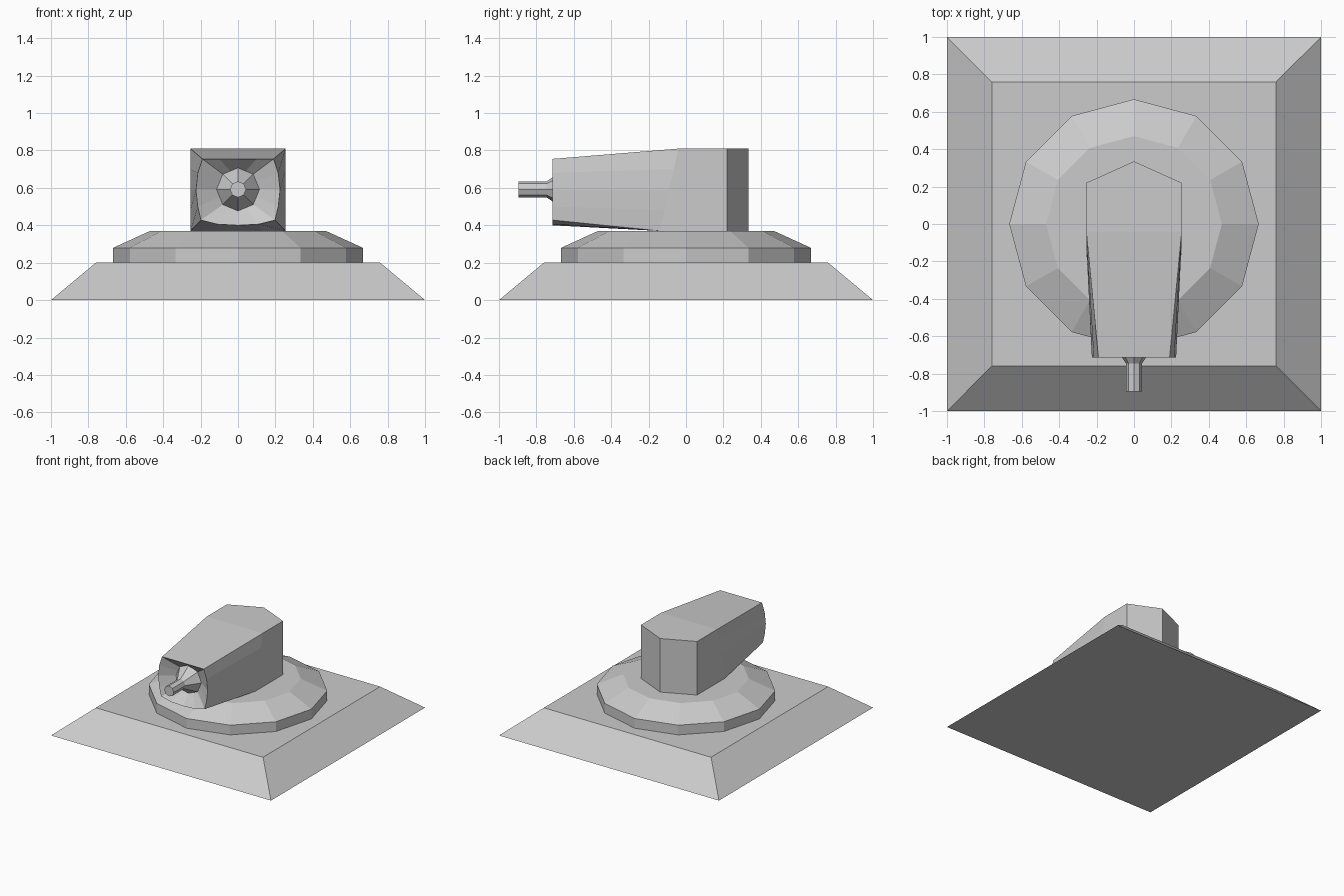
import bpy, bmesh
from math import sin, cos, pi

if "Cube" in bpy.data.objects:
    bpy.data.objects.remove(bpy.data.objects["Cube"])


def loft(name, rings, caps):
    """Skin closed rings of equal length; caps are lists of (ring, index list)."""
    bm = bmesh.new()
    vs = [[bm.verts.new(p) for p in ring] for ring in rings]
    n = len(rings[0])
    for a, b in zip(vs, vs[1:]):
        for i in range(n):
            j = (i + 1) % n
            bm.faces.new((a[i], a[j], b[j], b[i]))
    for ring, idx in caps:
        bm.faces.new([vs[ring][i] for i in idx])
    bmesh.ops.recalc_face_normals(bm, faces=bm.faces)
    me = bpy.data.meshes.new(name)
    bm.to_mesh(me)
    bm.free()
    ob = bpy.data.objects.new(name, me)
    bpy.context.collection.objects.link(ob)
    return ob


def ngon(n, r, z, turn=0.0):
    return [(r * cos(turn + 2 * pi * i / n), r * sin(turn + 2 * pi * i / n), z)
            for i in range(n)]


def mirrored(half):
    """Close a half section (top centre to bottom centre) across x = 0."""
    return half + [(-x, y, z) for x, y, z in half[-2:0:-1]]


# Square sloped base
q = 2 ** 0.5
loft("base", [ngon(4, q, 0, pi / 4), ngon(4, 0.76 * q, 0.2, pi / 4)],
     [(0, range(4)), (1, range(4))])

# Twelve-sided turntable
loft("turntable", [ngon(12, 0.667, 0.2), ngon(12, 0.667, 0.28), ngon(12, 0.47, 0.37)],
     [(0, range(12)), (2, range(12))])

# Gun housing sections
body = [(0, .81), (.13, .81), (.255, .81), (.255, .70), (.255, .59),
        (.255, .48), (.255, .37), (.13, .37), (0, .37)]
mouth = [(0, .755), (.10, .755), (.19, .755), (.215, .68), (.225, .59),
         (.215, .50), (.198, .428), (.11, .406), (0, .40)]
rear = mirrored([(x, 0.335 - 0.115 * x / 0.255, z) for x, z in body])
middle = mirrored([(x, -0.04 - 0.10 * (0.81 - z) / 0.44, z) for x, z in body])
front = mirrored([(x, -0.715, z) for x, z in mouth])


def muzzle_ring(r, y):
    """Octagon with edge midpoints, so it matches the housing's 16 points."""
    pts = []
    for i in range(16):
        k = r * (cos(pi / 8) if i % 2 else 1)
        pts.append((k * sin(pi * i / 8), y, 0.592 + k * cos(pi * i / 8)))
    return pts


# Housing with recessed mouth, flared collar and barrel
loft("gun_housing_and_barrel",
     [rear, middle, front, muzzle_ring(0.115, -0.64),
      muzzle_ring(0.043, -0.745), muzzle_ring(0.043, -0.895)],
     [(0, range(9)), (0, [*range(8, 16), 0]), (5, range(16))])
